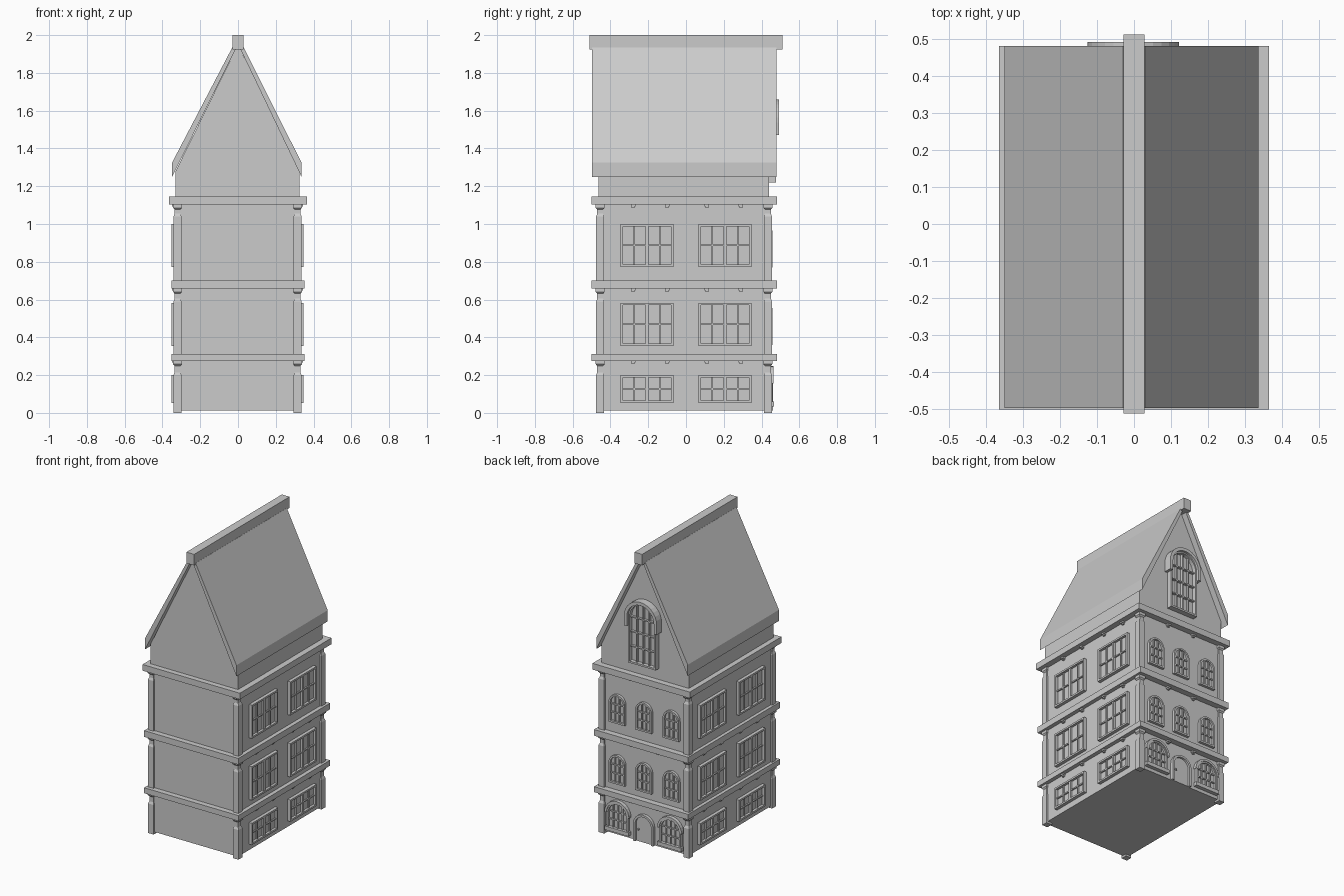
import bpy, bmesh, math

cube = bpy.data.objects.get("Cube")
if cube:
    bpy.data.objects.remove(cube, do_unlink=True)

stone = bpy.data.materials.new("plain grey")
stone.use_nodes = True
stone.diffuse_color = (0.6, 0.6, 0.6, 1)
stone.node_tree.nodes["Principled BSDF"].inputs["Base Color"].default_value = (0.6, 0.6, 0.6, 1)

CX, CY = -0.0025, -0.012          # centre of the walls
WX, WY = 0.328, 0.452             # half width and half depth of the walls
FLOORS = [(0.0, 0.20, 0.276), (0.313, 0.59, 0.658), (0.70, 1.04, 1.103)]


def on_back(u, v, d):
    return (u, CY + WY + d, v)


def on_side(s):
    return lambda u, v, d: (CX + s * (WX + d), u, v)


def along_y(u, v, d):
    return (u, d, v)


class Part:
    """Collects prisms in one mesh and turns them into an object."""

    def __init__(self, name, place=along_y):
        self.name, self.place, self.bm = name, place, bmesh.new()

    def prism(self, polys, d0, d1):
        bm, cache, faces = self.bm, {}, []
        for poly in polys:
            vs = []
            for u, v in poly:
                key = (round(u, 5), round(v, 5))
                if key not in cache:
                    cache[key] = bm.verts.new((u, v, d0))
                vs.append(cache[key])
            faces.append(bm.faces.new(vs))
        ext = bmesh.ops.extrude_face_region(bm, geom=faces, use_keep_orig=True)
        for g in ext["geom"]:
            if isinstance(g, bmesh.types.BMVert):
                g.co.z = d1
        return self

    def rect(self, u0, u1, v0, v1, d0, d1):
        return self.prism([[(u0, v0), (u1, v0), (u1, v1), (u0, v1)]], d0, d1)

    def strip(self, outer, inner, d0, d1):
        quads = [[outer[i], outer[i + 1], inner[i + 1], inner[i]]
                 for i in range(len(outer) - 1)]
        return self.prism(quads, d0, d1)

    def finish(self):
        for v in self.bm.verts:
            v.co = self.place(*v.co)
        bmesh.ops.recalc_face_normals(self.bm, faces=self.bm.faces)
        me = bpy.data.meshes.new(self.name)
        self.bm.to_mesh(me)
        self.bm.free()
        me.materials.append(stone)
        ob = bpy.data.objects.new(self.name, me)
        bpy.context.collection.objects.link(ob)
        return ob


def arch(c, w, z0, zs, n=14):
    arc = [(c - w * math.cos(math.pi * i / n), zs + w * math.sin(math.pi * i / n))
           for i in range(n + 1)]
    return [(c - w, z0)] + arc + [(c + w, z0)]


def arched_window(name, c, w, z0, top, cols, rows, depth, hood=None):
    """Round-headed window: glass, frame, glazing bars, sill and optional hood."""
    p = Part(name, on_back)
    f, b, zs = 0.012, 0.004, top - w
    wi = w - f
    p.prism([arch(c, wi + 0.002, z0, zs)], -0.005, depth * 0.25)
    p.strip(arch(c, w, z0, zs), arch(c, wi, z0, zs), -0.005, depth)
    p.rect(c - w, c + w, z0, z0 + f, -0.005, depth)
    for i in range(1, cols):
        u = -wi + 2 * wi * i / cols
        p.rect(c + u - b, c + u + b, z0 + f / 2,
               zs + math.sqrt(wi * wi - u * u) + b, -0.005, depth * 0.7)
    for j in range(1, rows):
        v = z0 + f + (zs + wi - z0 - f) * j / rows
        h = wi if v < zs else math.sqrt(wi * wi - (v - zs) ** 2)
        p.rect(c - h - b, c + h + b, v - b, v + b, -0.005, depth * 0.7)
    if hood:
        t, leg, out = hood
        p.strip(arch(c, w + t, leg, zs), arch(c, w - 0.003, leg, zs), -0.005, out)
    return p.finish()


def casement_window(name, s, c, z0, z1):
    """Double casement with two by two panes in each half."""
    p = Part(name, on_side(s))
    w, f, b, zm = 0.14, 0.012, 0.004, (z0 + z1) / 2
    p.rect(c - w, c + w, z0, z1, -0.005, 0.005)
    outer = [(c - w, z0), (c - w, z1), (c + w, z1), (c + w, z0), (c - w, z0)]
    a, h0, h1 = w - f, z0 + f, z1 - f
    inner = [(c - a, h0), (c - a, h1), (c + a, h1), (c + a, h0), (c - a, h0)]
    p.strip(outer, inner, -0.005, 0.022)
    p.rect(c - 0.009, c + 0.009, h0, h1, 0, 0.018)
    for k in (-1, 1):
        p.rect(c + k * w * 0.49 - b, c + k * w * 0.49 + b, h0, h1, 0, 0.014)
    p.rect(c - a, c + a, zm - b, zm + b, 0, 0.014)
    return p.finish()


# Walls and gable
Part("walls").rect(CX - WX, CX + WX, 0.013, 1.12, CY - WY, CY + WY).finish()
Part("gable").prism([[(-0.33, 1.11), (0.325, 1.11), (0.325, 1.28), (0.01, 1.93),
                      (-0.01, 1.93), (-0.33, 1.28)]], CY - WY, CY + WY).finish()

# Roof with thick eaves, and ridge beam
Part("roof").strip(
    [(-0.349, 1.325), (-0.03, 1.935), (0.03, 1.935), (0.336, 1.325)],
    [(-0.349, 1.25), (-0.013, 1.925), (0.013, 1.925), (0.336, 1.25)],
    -0.497, 0.48).finish()
Part("ridge_beam").rect(-0.029, 0.029, 1.925, 2.0, -0.511, 0.511).finish()

# Ledges between the storeys
for name, half, z0, z1 in (("lower_ledge", 0.353, 0.276, 0.313),
                           ("middle_ledge", 0.353, 0.658, 0.70),
                           ("upper_ledge", 0.365, 1.103, 1.145)):
    Part(name).rect(-half, half, z0, z1, -0.501, 0.481).finish()

# Corner pillars: shaft, tapered neck and capital as one lofted square
for fl, (z0, zn, z1) in enumerate(FLOORS):
    for sx in (-1, 1):
        for sy in (-1, 1):
            px, py = CX + sx * 0.318, -0.0105 + sy * 0.4445
            bm = bmesh.new()
            rings = []
            for r, z in ((0.021, z0), (0.021, zn), (0.015, zn + 0.015), (0.015, z1 - 0.027),
                         (0.023, z1 - 0.018), (0.023, z1)):
                rings.append([bm.verts.new((px + a * r, py + c * r, z))
                              for a, c in ((-1, -1), (1, -1), (1, 1), (-1, 1))])
            for lo, hi in zip(rings, rings[1:]):
                for i in range(4):
                    j = (i + 1) % 4
                    bm.faces.new((lo[i], lo[j], hi[j], hi[i]))
            bm.faces.new(rings[0][::-1])
            bm.faces.new(rings[-1])
            pillar = Part(f"pillar_{fl}_{'right' if sx < 0 else 'left'}_{'front' if sy < 0 else 'back'}",
                          lambda x, y, z: (x, y, z))
            pillar.bm.free()
            pillar.bm = bm
            pillar.finish()

# Small brackets under the ledges
for fl, (_, _, z1) in enumerate(FLOORS):
    for side, place, spots in (("left", on_side(1), (-0.28, -0.1, 0.11, 0.29)),
                               ("right", on_side(-1), (-0.28, -0.1, 0.11, 0.29)),
                               ("back", on_back, (-0.1, 0.1))):
        p = Part(f"brackets_{fl}_{side}", place)
        for u in spots:
            p.rect(u - 0.012, u + 0.012, z1 - 0.01, z1, -0.005, 0.018)
            p.rect(u - 0.008, u + 0.008, z1 - 0.018, z1 - 0.01, -0.005, 0.012)
        p.finish()

# Side windows on every storey
for s, side in ((1, "left"), (-1, "right")):
    for fl, (z0, z1) in enumerate(((0.053, 0.20), (0.355, 0.583), (0.773, 1.0))):
        for c, end in ((-0.2065, "front"), (0.2065, "back")):
            casement_window(f"{side}_window_{fl}_{end}", s, c, z0, z1)

# Back windows
for fl, z0 in ((1, 0.36), (2, 0.77)):
    for i, c in enumerate((-0.205, 0, 0.2)):
        arched_window(f"back_window_{fl}_{i}", c, 0.06, z0, z0 + 0.195, 3, 3, 0.018)
for i, c in enumerate((-0.2, 0.195)):
    arched_window(f"back_ground_window_{i}", c, 0.08, 0.045, 0.235, 4, 3, 0.018,
                  (0.012, 0.165, 0.024))
    Part(f"ground_sill_{i}", on_back).rect(c - 0.09, c + 0.09, 0.035, 0.06, -0.005, 0.026).finish()
arched_window("gable_window", -0.002, 0.104, 1.22, 1.641, 4, 4, 0.036, (0.019, 1.472, 0.052))

# Door with arched surround and knob
door = Part("door", on_back)
door.prism([arch(0, 0.062, 0.013, 0.13)], -0.005, 0.006)
door.strip(arch(0, 0.075, 0.013, 0.13), arch(0, 0.06, 0.013, 0.13), -0.005, 0.02)
door.rect(0.036, 0.046, 0.09, 0.1, 0, 0.016)
door.finish()
